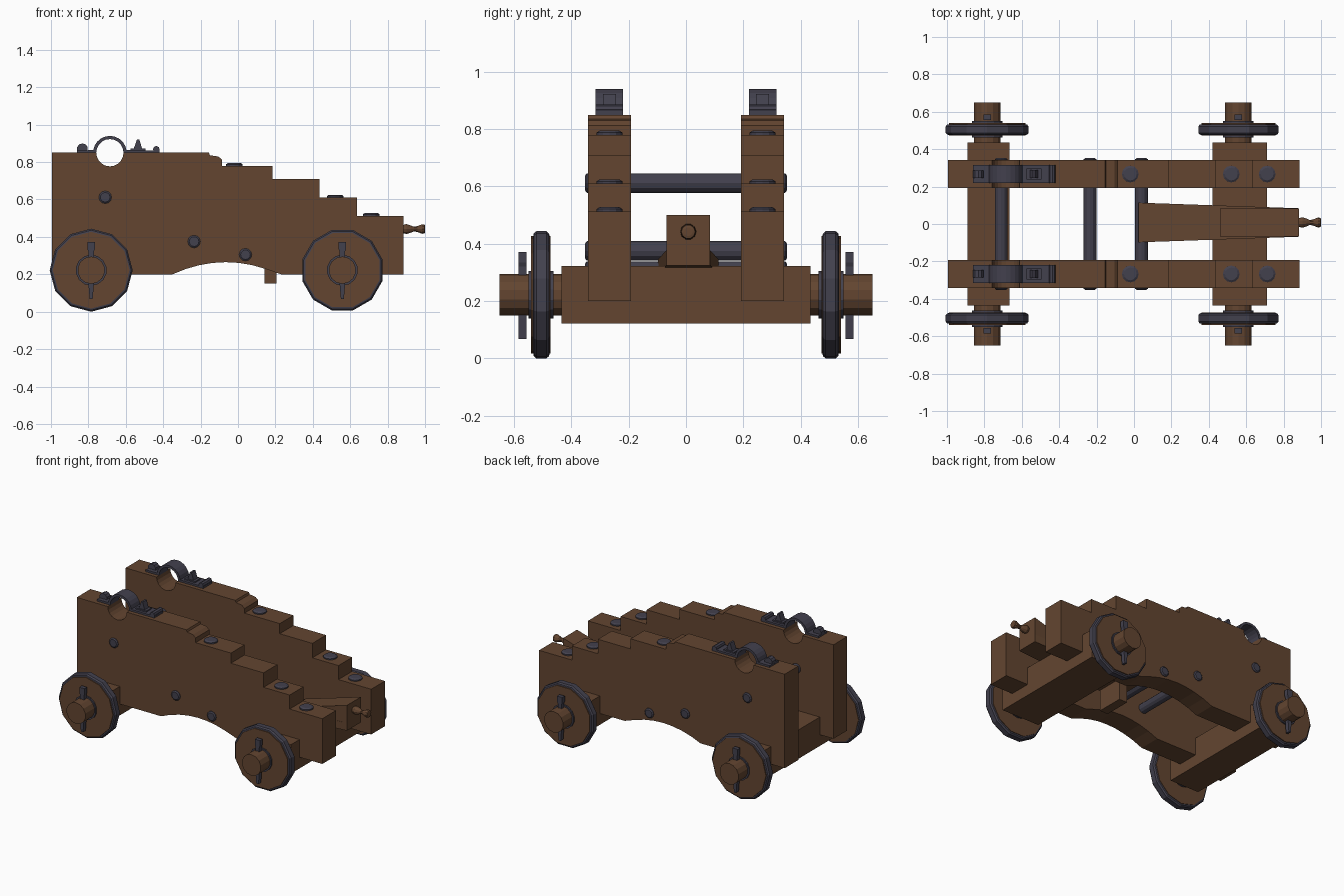
import bpy, bmesh
from math import pi, sin, cos
from mathutils import Matrix, Vector

if "Cube" in bpy.data.objects:
    bpy.data.objects.remove(bpy.data.objects["Cube"])


def material(name, rgb):
    m = bpy.data.materials.new(name)
    m.diffuse_color = (*rgb, 1)
    m.use_nodes = True
    m.node_tree.nodes["Principled BSDF"].inputs["Base Color"].default_value = m.diffuse_color
    return m


WOOD = material("wood", (0.125, 0.06, 0.03))
IRON = material("iron", (0.055, 0.052, 0.075))


def finish(name, bm, mat):
    bmesh.ops.recalc_face_normals(bm, faces=bm.faces)
    me = bpy.data.meshes.new(name)
    bm.to_mesh(me)
    bm.free()
    me.materials.append(mat)
    ob = bpy.data.objects.new(name, me)
    bpy.context.collection.objects.link(ob)
    return ob


def prism(name, pts, y0, y1, mat):
    """Extrude an xz outline from y0 to y1."""
    bm = bmesh.new()
    f = bm.faces.new([bm.verts.new((x, y0, z)) for x, z in pts])
    r = bmesh.ops.extrude_face_region(bm, geom=[f])
    bmesh.ops.translate(bm, vec=(0, y1 - y0, 0),
                        verts=[v for v in r["geom"] if isinstance(v, bmesh.types.BMVert)])
    return finish(name, bm, mat)


def box(name, x0, x1, y0, y1, z0, z1, mat):
    return prism(name, [(x0, z0), (x1, z0), (x1, z1), (x0, z1)], y0, y1, mat)


def lathe(name, origin, axis, prof, mat, n=12, turn=0.0):
    """Revolve (distance, radius) pairs about an axis, capping both ends."""
    bm = bmesh.new()
    rings = []
    for d, r in prof:
        rings.append([bm.verts.new((r * sin(turn + 2 * pi * i / n),
                                    r * cos(turn + 2 * pi * i / n), d)) for i in range(n)])
    for a, b in zip(rings, rings[1:]):
        for i in range(n):
            j = (i + 1) % n
            bm.faces.new((a[i], a[j], b[j], b[i]))
    bm.faces.new(rings[0])
    bm.faces.new(rings[-1])
    q = Vector((0, 0, 1)).rotation_difference(Vector(axis)).to_matrix().to_4x4()
    bmesh.ops.transform(bm, matrix=Matrix.Translation(origin) @ q, verts=bm.verts)
    return finish(name, bm, mat)


def arc(cx, cz, r, a0, a1, n):
    return [(cx + r * cos(a0 + (a1 - a0) * i / n), cz + r * sin(a0 + (a1 - a0) * i / n))
            for i in range(n + 1)]


# Stepped cheek outline with trunnion notch and arched underside
TX, TZ = -0.685, 0.85
cheek = [(-0.995, 0.2), (-0.995, 0.85)]
cheek += arc(TX, TZ, 0.073, pi, 2 * pi, 10)
cheek += [(-0.155, 0.85), (-0.15, 0.836), (-0.105, 0.83), (-0.085, 0.812), (-0.085, 0.78),
          (0.185, 0.78), (0.185, 0.71), (0.435, 0.71), (0.435, 0.61), (0.635, 0.61),
          (0.635, 0.513), (0.885, 0.513), (0.885, 0.2), (0.23, 0.2)]
cheek += [(-0.065 - 0.285 * t, 0.2 + 0.065 * (1 - t * t))
          for t in (-0.75, -0.5, -0.25, 0, 0.25, 0.5, 0.75)] + [(-0.35, 0.2)]

WHEELS = {"front": (-0.785, 0.0), "rear": (0.558, pi / 12)}
WZ = 0.222

for s, side in ((-1, "right"), (1, "left")):
    yc = s * 0.267
    prism(f"{side}_cheek", cheek, s * 0.192, s * 0.342, WOOD)

    # Trunnion cap strap with hinge and key
    strap = ([(-0.42, 0.848), (-0.42, 0.863)] + arc(TX, TZ, 0.09, 0.15, pi - 0.15, 10)
             + [(-0.86, 0.863), (-0.86, 0.848)] + arc(TX, TZ, 0.073, pi, 0, 10))
    prism(f"{side}_trunnion_cap", strap, yc - 0.048, yc + 0.048, IRON)
    lathe(f"{side}_cap_hinge", (-0.832, yc - 0.02, 0.87), (0, 1, 0),
          [(0, 0.03), (0.04, 0.03)], IRON, 10)
    lathe(f"{side}_cap_end_roll", (-0.437, yc - 0.048, 0.868), (0, 1, 0),
          [(0, 0.018), (0.096, 0.018)], IRON, 8)
    box(f"{side}_key_base", -0.575, -0.495, yc - 0.03, yc + 0.03, 0.86, 0.872, IRON)
    prism(f"{side}_cap_key", [(-0.558, 0.87), (-0.512, 0.87), (-0.528, 0.922), (-0.54, 0.922)],
          yc - 0.022, yc + 0.022, IRON)

    # Bolt heads on the steps
    for x, z in ((-0.02, 0.78), (0.52, 0.61), (0.712, 0.513)):
        lathe(f"{side}_step_bolt", (x, yc, z), (0, 0, 1),
              [(-0.005, 0.045), (0.008, 0.045), (0.015, 0.034)], IRON)

    # Axle arms, wheels, tyres, washers and linchpins
    for end, (x, turn) in WHEELS.items():
        o, ax = (x, 0, WZ), (0, s, 0)
        lathe(f"{end}_{side}_axle_arm", o, ax, [(0.42, 0.073), (0.65, 0.073)], WOOD, 14)
        lathe(f"{end}_{side}_wheel", o, ax, [(0.472, 0.205), (0.54, 0.205)], WOOD, 12, turn)
        lathe(f"{end}_{side}_tyre", o, ax,
              [(0.475, 0.2), (0.478, 0.214), (0.487, 0.222), (0.522, 0.222),
               (0.531, 0.214), (0.534, 0.2)], IRON, 12, turn)
        lathe(f"{end}_{side}_washer", o, ax, [(0.535, 0.083), (0.55, 0.083)], IRON, 14)
        lathe(f"{end}_{side}_inner_washer", o, ax, [(0.462, 0.083), (0.475, 0.083)], IRON, 14)
        prism(f"{end}_{side}_linchpin",
              [(x - 0.02, 0.372), (x + 0.02, 0.372), (x + 0.02, 0.335), (x + 0.014, 0.32),
               (x + 0.014, 0.14), (x + 0.008, 0.068), (x - 0.008, 0.068),
               (x - 0.014, 0.14), (x - 0.014, 0.32), (x - 0.02, 0.335)],
              s * 0.557, s * 0.585, IRON)

# Axle beams
box("front_axle_beam", -0.89, -0.665, -0.435, 0.435, 0.122, 0.322, WOOD)
box("rear_axle_beam", 0.42, 0.71, -0.435, 0.435, 0.122, 0.322, WOOD)

# Transverse bolts through both cheeks
for x, z in ((-0.71, 0.612), (-0.235, 0.375), (0.04, 0.305)):
    lathe("cross_bolt", (x, 0, z), (0, 1, 0),
          [(-0.352, 0.026), (-0.346, 0.034), (0.346, 0.034), (0.352, 0.026)], IRON)

# Tapered stool bed, slightly tilted, with cleat below
YB = 0.008
bed = prism("stool_bed", [(0.025, 0.29), (0.882, 0.325), (0.882, 0.378), (0.025, 0.345)],
            -1, 1, WOOD)
for v in bed.data.vertices:
    v.co.y = YB + v.co.y * (0.106 if v.co.x < 0.5 else 0.076)
box("bed_cleat", 0.143, 0.206, YB - 0.095, YB + 0.095, 0.15, 0.31, WOOD)

# Elevating wedge with turned handle
prism("quoin", [(0.46, 0.35), (0.882, 0.37), (0.882, 0.5), (0.46, 0.375)],
      YB - 0.076, YB + 0.076, WOOD)
lathe("quoin_handle", (0.88, YB, 0.442), (1, 0, 0),
      [(0, 0.022), (0.02, 0.028), (0.045, 0.02), (0.06, 0.013), (0.08, 0.017),
       (0.105, 0.027), (0.118, 0.024), (0.12, 0.015)], WOOD, 10)
